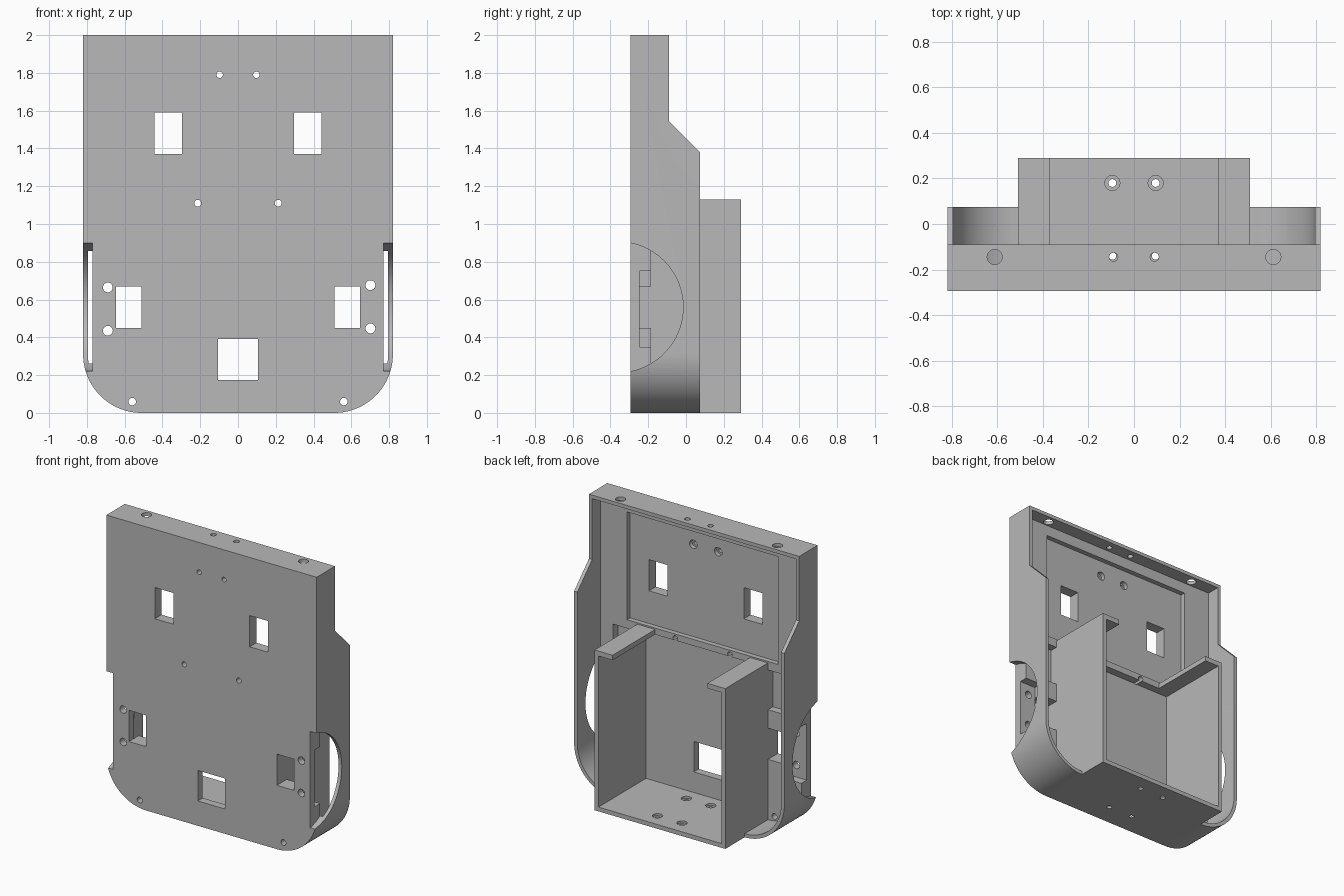
import bpy, bmesh, math
from mathutils import Vector, Matrix

if "Cube" in bpy.data.objects:
    bpy.data.objects.remove(bpy.data.objects["Cube"], do_unlink=True)

grey = bpy.data.materials.new("plain grey")
grey.use_nodes = True
grey.diffuse_color = (0.48, 0.48, 0.48, 1)
grey.node_tree.nodes["Principled BSDF"].inputs["Base Color"].default_value = (0.48, 0.48, 0.48, 1)

HALF, WALL = 0.82, 0.025            # half width, shell thickness
FRONT, INNER = -0.295, -0.185       # front face and back of the front plate
REAR, BOX_REAR = 0.075, 0.29        # back edges of the shell and of the box


def to_object(name, bm):
    bmesh.ops.recalc_face_normals(bm, faces=bm.faces[:])
    mesh = bpy.data.meshes.new(name)
    bm.to_mesh(mesh)
    bm.free()
    mesh.materials.append(grey)
    obj = bpy.data.objects.new(name, mesh)
    bpy.context.collection.objects.link(obj)
    return obj


def prism(name, points, direction):
    """Extrude a closed 3D polygon along a vector."""
    bm = bmesh.new()
    face = bm.faces.new([bm.verts.new(p) for p in points])
    geom = bmesh.ops.extrude_face_region(bm, geom=[face])["geom"]
    moved = [v for v in geom if isinstance(v, bmesh.types.BMVert)]
    bmesh.ops.translate(bm, verts=moved, vec=Vector(direction))
    return to_object(name, bm)


def block(name, x, y, z):
    pts = [(x[0], y[0], z[0]), (x[1], y[0], z[0]), (x[1], y[0], z[1]), (x[0], y[0], z[1])]
    return prism(name, pts, (0, y[1] - y[0], 0))


def rod(name, centre, radius, length, axis, sides=24):
    bm = bmesh.new()
    bmesh.ops.create_cone(bm, cap_ends=True, segments=sides, radius1=radius,
                          radius2=radius, depth=length)
    turn = Vector((0, 0, 1)).rotation_difference(Vector(axis)).to_matrix().to_4x4()
    bmesh.ops.transform(bm, matrix=Matrix.Translation(centre) @ turn, verts=bm.verts[:])
    return to_object(name, bm)


def combine(target, tool, operation="DIFFERENCE"):
    tool.hide_render = True
    mod = target.modifiers.new("combine", "BOOLEAN")
    mod.operation, mod.solver, mod.object = operation, "EXACT", tool
    bpy.ops.object.select_all(action="DESELECT")
    bpy.context.view_layer.objects.active = target
    target.select_set(True)
    bpy.ops.object.modifier_apply(modifier=mod.name)
    bpy.data.objects.remove(tool, do_unlink=True)


def outline(inset, y, steps=20):
    """Upright panel with square top corners and rounded bottom corners."""
    radius = 0.31
    pts = [(HALF - inset, y, 2 - inset), (inset - HALF, y, 2 - inset)]
    for side in (-1, 1):
        for i in range(steps + 1):
            a = math.pi / 2 * (i if side < 0 else steps - i) / steps
            pts.append((side * (HALF - radius + (radius - inset) * math.cos(a)), y,
                        radius - (radius - inset) * math.sin(a)))
    return pts


# Front plate with its surrounding rim
body = prism("housing", outline(0, FRONT), (0, REAR - FRONT, 0))
combine(body, prism("shell_cavity", outline(WALL, INNER), (0, 1, 0)))

# Sloped shoulder of the side walls
slope = [(-1, -0.09, 2.2), (-1, -0.09, 1.545), (-1, 0.3, 1.155), (-1, 0.3, 2.2)]
combine(body, prism("shoulder_cutter", slope, (2, 0, 0)))

# Rear box, open at the back, with a ledge around its top
combine(body, block("rear_box", (-0.51, 0.51), (-0.21, BOX_REAR), (0, 1.13)), "UNION")
combine(body, block("box_cavity", (-0.48, 0.48), (-0.24, 0.4), (0.03, 1.095)))
combine(body, block("ledge_opening", (-0.37, 0.37), (INNER, 0.4), (1.05, 1.2)))

# Shallow recess in the upper panel
combine(body, block("panel_recess", (-0.59, 0.59), (-0.22, 0), (1.14, 1.9)))

# Central window and the centre line openings
combine(body, block("lower_window", (-0.107, 0.107), (-0.4, -0.1), (0.175, 0.39)))

for s in (-1, 1):
    def span(a, b):
        return sorted((s * a, s * b))

    # Wheel slot through the side wall and plate edge
    combine(body, rod("wheel_slot", (s * 0.87, -0.361, 0.56), 0.346, 0.2, (1, 0, 0), 80))

    # Pockets and windows
    combine(body, block("motor_pocket", span(0.645, 0.785), (-0.245, -0.15), (0.35, 0.75)))
    combine(body, block("side_window", span(0.51, 0.645), (-0.4, -0.1), (0.45, 0.67)))
    combine(body, block("cable_pocket", span(0.51, 0.70), (-0.24, -0.15), (0.8, 1.08)))
    combine(body, block("upper_window", span(0.297, 0.442), (-0.4, -0.1), (1.37, 1.59)))

    # Screw holes through the plate: x, z, radius
    lift = 0.006 * s
    for x, z, r in ((0.097, 1.79, 0.017), (0.213, 1.11, 0.018), (0.56, 0.06, 0.02),
                    (0.695 + lift, 0.67 + lift, 0.026), (0.695 + lift, 0.441 + lift, 0.026)):
        combine(body, rod("plate_hole", (s * x, -0.24, z), r, 0.2, (0, 1, 0)))
    combine(body, rod("plate_bore", (s * 0.097, -0.2, 1.79), 0.03, 0.1, (0, 1, 0)))

    # Holes in the top edge
    for x, r in ((0.09, 0.019), (0.612, 0.033)):
        combine(body, rod("top_hole", (s * x, -0.145, 2), r, 0.1, (0, 0, 1)))

    # Counterbored holes in the box floor
    for y in (-0.14, 0.18):
        combine(body, rod("floor_hole", (s * 0.095, y, 0), 0.017, 0.1, (0, 0, 1)))
        combine(body, rod("floor_bore", (s * 0.095, y, 0.06), 0.033, 0.09, (0, 0, 1)))

bpy.ops.object.select_all(action="DESELECT")
body.select_set(True)
bpy.context.view_layer.objects.active = body
bpy.ops.object.shade_smooth_by_angle(angle=math.radians(25))
